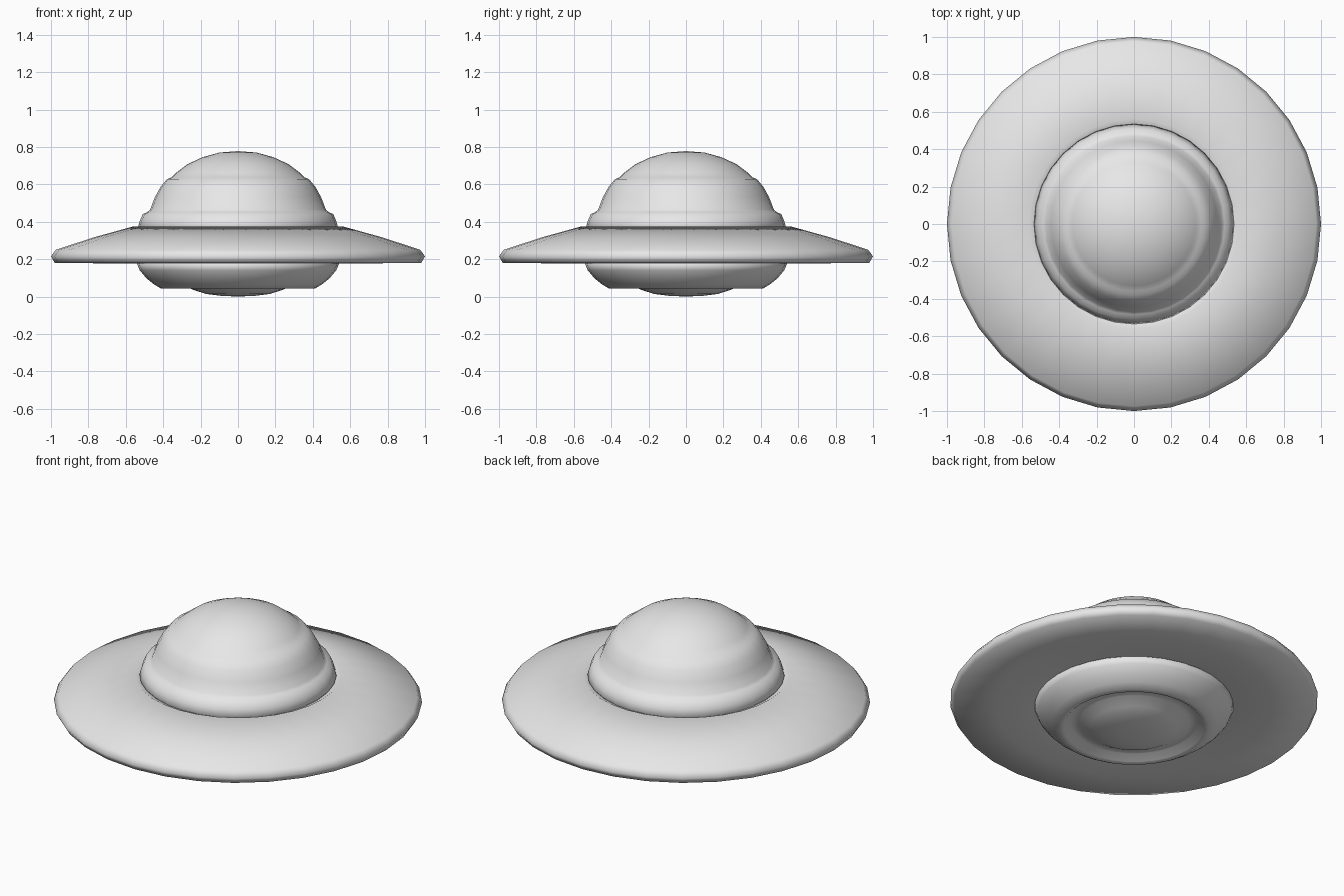
import bpy
import bmesh
from math import tau
from mathutils import Vector

SIDES = 32

cube = bpy.data.objects.get("Cube")
if cube:
    bpy.data.objects.remove(cube, do_unlink=True)

# Single plain material
GREY = (0.8, 0.8, 0.8, 1.0)
grey = bpy.data.materials.new("light grey")
grey.use_nodes = True
grey.diffuse_color = GREY
grey.node_tree.nodes["Principled BSDF"].inputs["Base Color"].default_value = GREY


def lathe(name, profile, closed=False):
    """Turn a (radius, height) profile around the z axis."""
    bm = bmesh.new()
    verts = [bm.verts.new((r, 0, z)) for r, z in profile]
    for a, b in zip(verts, verts[1:]):
        bm.edges.new((a, b))
    if closed:
        bm.edges.new((verts[-1], verts[0]))
    bmesh.ops.spin(bm, geom=bm.verts[:] + bm.edges[:], cent=Vector(),
                   axis=(0, 0, 1), angle=tau, steps=SIDES)
    bmesh.ops.remove_doubles(bm, verts=bm.verts[:], dist=0.0005)
    bmesh.ops.recalc_face_normals(bm, faces=bm.faces[:])
    for face in bm.faces:
        face.smooth = True
    mesh = bpy.data.meshes.new(name)
    bm.to_mesh(mesh)
    bm.free()
    mesh.materials.append(grey)
    obj = bpy.data.objects.new(name, mesh)
    bpy.context.collection.objects.link(obj)
    return obj


# Wide disc with a bevelled rim and a shallow lip around the cabin
lathe("saucer_disc", [
    (0.50, 0.355), (0.535, 0.36), (0.56, 0.375), (0.77, 0.317), (0.975, 0.25),
    (1.0, 0.215), (0.98, 0.18), (0.76, 0.178), (0.54, 0.178), (0.50, 0.19),
], closed=True)

# Stepped cabin: base collar, shoulder and top dome
lathe("cabin_dome", [
    (0, 0.778), (0.10, 0.77), (0.19, 0.745), (0.27, 0.708), (0.33, 0.663),
    (0.36, 0.635), (0.38, 0.628), (0.415, 0.585), (0.445, 0.53),
    (0.47, 0.465), (0.485, 0.452), (0.51, 0.44), (0.525, 0.405),
    (0.535, 0.37), (0.51, 0.34),
])

# Rounded underside with a groove around the central lens
lathe("belly", [
    (0.50, 0.20), (0.54, 0.175), (0.525, 0.14), (0.49, 0.098), (0.45, 0.066),
    (0.41, 0.042), (0.38, 0.044), (0.345, 0.075), (0.30, 0.068),
    (0.24, 0.036), (0.17, 0.014), (0.09, 0.004), (0, 0),
])
